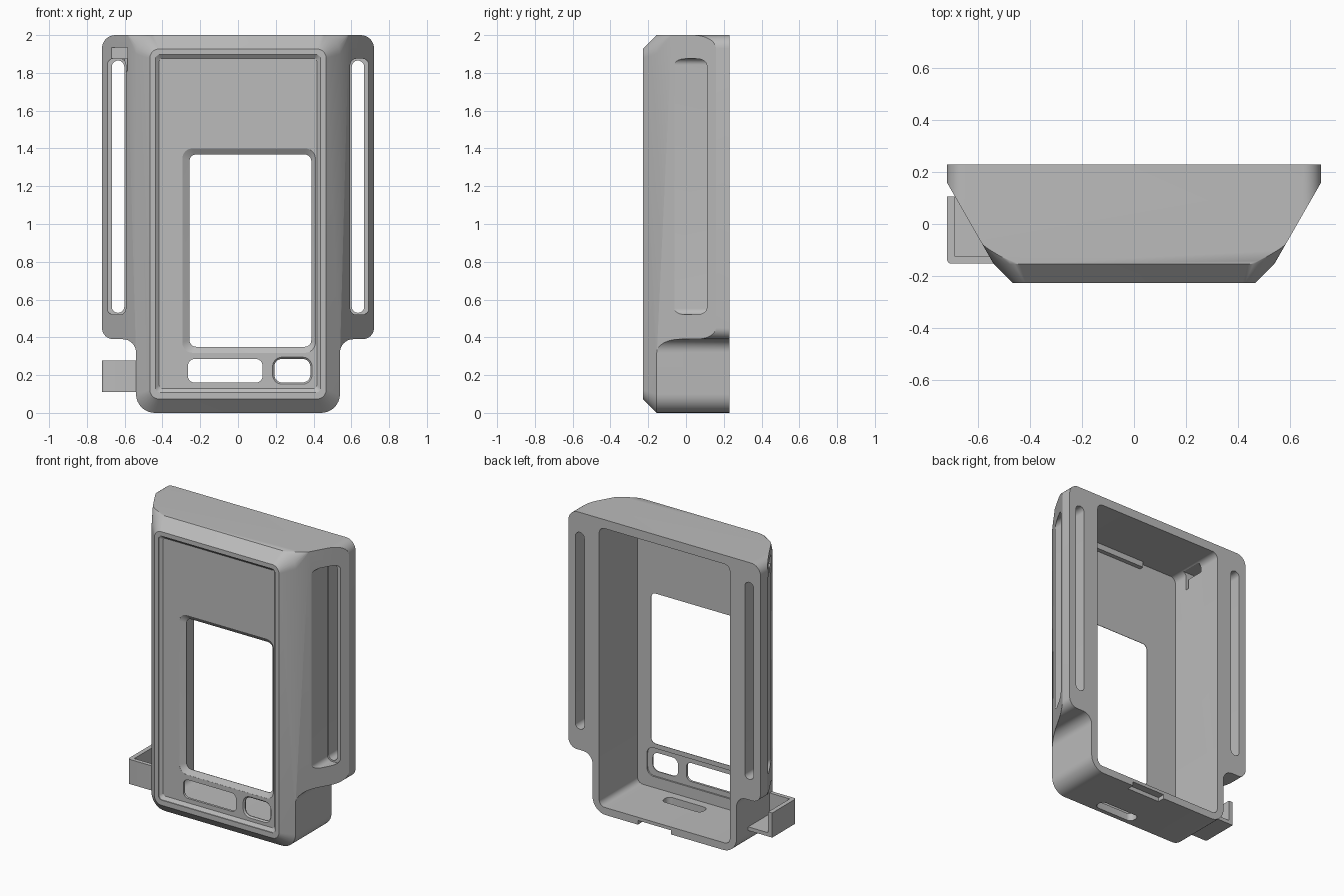
import bpy, bmesh, math

if "Cube" in bpy.data.objects:
    bpy.data.objects.remove(bpy.data.objects["Cube"])

grey = bpy.data.materials.new("plain_grey")
grey.diffuse_color = (0.5, 0.5, 0.5, 1)
grey.use_nodes = True
grey.node_tree.nodes["Principled BSDF"].inputs["Base Color"].default_value = grey.diffuse_color


def arc(cx, cz, r, a0, a1, n=8):
    return [(cx + r * math.cos(math.radians(a0 + (a1 - a0) * i / n)),
             cz + r * math.sin(math.radians(a0 + (a1 - a0) * i / n))) for i in range(n + 1)]


def rrect(x0, x1, z0, z1, r):
    """Rounded rectangle outline."""
    return (arc(x1 - r, z0 + r, r, -90, 0) + arc(x1 - r, z1 - r, r, 0, 90)
            + arc(x0 + r, z1 - r, r, 90, 180) + arc(x0 + r, z0 + r, r, 180, 270))


def loft(name, rings, axis="y"):
    """Skin a list of (depth, outline) sections into a closed solid."""
    bm = bmesh.new()
    rows = [[bm.verts.new((u, d, v) if axis == "y" else (u, v, d)) for u, v in pts]
            for d, pts in rings]
    n = len(rows[0])
    for a, b in zip(rows, rows[1:]):
        for i in range(n):
            j = (i + 1) % n
            bm.faces.new((a[i], a[j], b[j], b[i]))
    bm.faces.new(rows[0])
    bm.faces.new(rows[-1])
    bmesh.ops.remove_doubles(bm, verts=bm.verts, dist=1e-6)
    bmesh.ops.recalc_face_normals(bm, faces=bm.faces)
    me = bpy.data.meshes.new(name)
    bm.to_mesh(me)
    bm.free()
    ob = bpy.data.objects.new(name, me)
    bpy.context.collection.objects.link(ob)
    me.materials.append(grey)
    return ob


def prism(name, pts, d0, d1, axis="y"):
    return loft(name, [(d0, pts), (d1, pts)], axis)


def box(name, x0, x1, y0, y1, z0, z1):
    return prism(name, [(x0, z0), (x1, z0), (x1, z1), (x0, z1)], y0, y1)


def combine(ob, other, op="DIFFERENCE"):
    bpy.context.view_layer.objects.active = ob
    m = ob.modifiers.new("cut", "BOOLEAN")
    m.operation, m.object, m.solver = op, other, "EXACT"
    bpy.ops.object.modifier_apply(modifier=m.name)
    bpy.data.objects.remove(other)


def smooth(ob):
    bpy.ops.object.select_all(action="DESELECT")
    ob.select_set(True)
    bpy.context.view_layer.objects.active = ob
    bpy.ops.object.shade_smooth_by_angle(angle=math.radians(25))


# Case: front outline with narrow foot and wide wings
half = (arc(0.44, 0.1, 0.1, -90, 0) + arc(0.61, 0.32, 0.07, 180, 90)
        + arc(0.66, 0.45, 0.06, -90, 0) + arc(0.65, 1.93, 0.07, 0, 90))
body = prism("case", half + [(-x, z) for x, z in reversed(half)], -0.3, 0.23)

# Sloped flanks and chamfered, rounded front
combine(body, loft("flank_shape", [
    (-0.228, rrect(-0.467, 0.467, 0.073, 1.927, 0.05)),
    (-0.155, rrect(-0.54, 0.54, 0, 2, 0.1)),
    (-0.075, rrect(-0.586, 0.586, -0.01, 2.01, 0.01)),
    (0.3, rrect(-0.801, 0.801, -0.01, 2.01, 0.01))]), "INTERSECT")

# Hollow interior, open at the back, with a shallow pocket behind the buttons
combine(body, prism("cavity", rrect(-0.49, 0.49, 0.05, 1.94, 0.04), -0.18, 0.4))
combine(body, prism("button_pocket", rrect(-0.3, 0.42, 0.125, 0.318, 0.05), -0.19, 0.0))

# Recessed front panel with sloped border
combine(body, loft("panel_recess", [
    (-0.3, rrect(-0.437, 0.437, 0.108, 1.897, 0.025)),
    (-0.222, rrect(-0.437, 0.437, 0.108, 1.897, 0.025)),
    (-0.206, rrect(-0.417, 0.417, 0.13, 1.877, 0.015))]))

# Screen window with bevelled rim
combine(body, loft("screen_window", [
    (-0.3, rrect(-0.295, 0.41, 0.318, 1.4, 0.055)),
    (-0.205, rrect(-0.295, 0.41, 0.318, 1.4, 0.055)),
    (-0.183, rrect(-0.257, 0.388, 0.35, 1.368, 0.035)),
    (-0.1, rrect(-0.257, 0.388, 0.35, 1.368, 0.035))]))

# Button openings
combine(body, prism("wide_button_hole", rrect(-0.265, 0.13, 0.16, 0.285, 0.035), -0.3, -0.1))
combine(body, loft("small_button_hole", [
    (-0.3, rrect(0.183, 0.392, 0.152, 0.295, 0.05)),
    (-0.206, rrect(0.183, 0.392, 0.152, 0.295, 0.05)),
    (-0.197, rrect(0.192, 0.383, 0.161, 0.286, 0.042)),
    (-0.1, rrect(0.192, 0.383, 0.161, 0.286, 0.042))]))

# Strap slots through both wings, with an outer pocket on the slope
for s in (-1, 1):
    for name, a, b, z0, z1, y0, y1 in (("strap_pocket", 0.594, 0.692, 0.52, 1.875, -0.3, 0.11),
                                       ("strap_slot", 0.602, 0.668, 0.53, 1.865, 0.0, 0.4)):
        x0, x1 = sorted((s * a, s * b))
        combine(body, prism(name, rrect(x0, x1, z0, z1, 0.0328), y0, y1))

# Hook opening through the upper left wall
combine(body, box("hook_hole", -0.8, -0.4, -0.075, 0.07, 1.875, 1.935))
combine(body, box("hook_slit", -0.8, -0.4, -0.075, -0.05, 1.81, 1.93))

# Connector hole and rear notch in the bottom wall
combine(body, prism("connector_hole", rrect(-0.08, 0.22, -0.125, -0.045, 0.035), -0.1, 0.1, "z"))
combine(body, box("rear_notch", -0.05, 0.2, 0.18, 0.3, -0.1, 0.028))
smooth(body)

# Retaining rib inside the top
box("top_rib", -0.2, 0.4, -0.185, -0.15, 1.9, 1.945)

# Side bracket: front and outer walls over a thin floor
outer = arc(-0.705, -0.137, 0.015, 180, 270, 5)
wall = [(-0.72, 0.105)] + outer + [(-0.51, -0.152), (-0.51, -0.125), (-0.69, -0.125), (-0.69, 0.105)]
smooth(prism("side_bracket_wall", wall, 0.11, 0.277, "z"))
box("side_bracket_floor", -0.695, -0.52, -0.13, 0.105, 0.11, 0.135)
